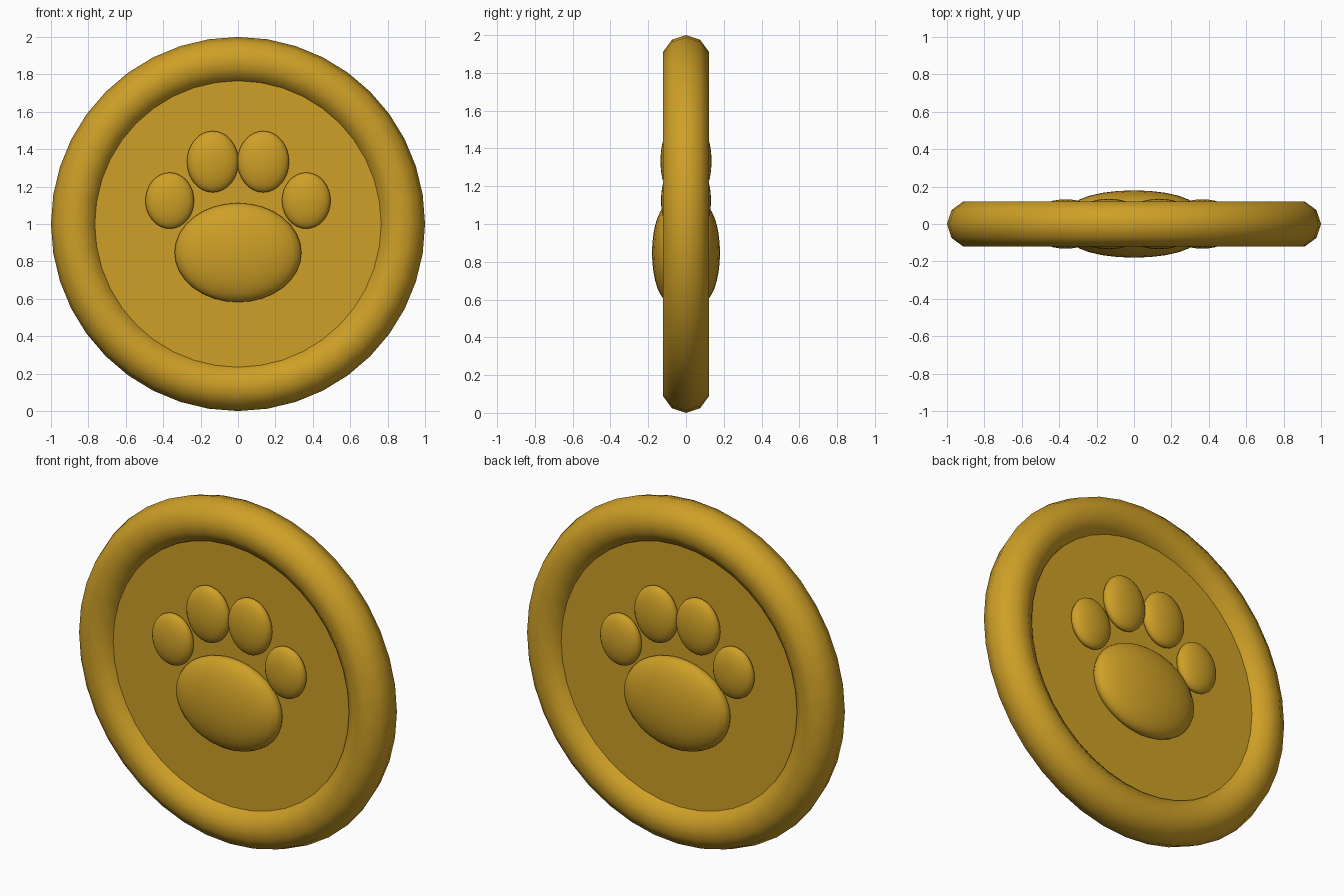
import bpy, math

if "Cube" in bpy.data.objects:
    bpy.data.objects.remove(bpy.data.objects["Cube"])

gold = bpy.data.materials.new("gold")
gold.diffuse_color = (0.62, 0.35, 0.02, 1.0)
gold.use_nodes = True
gold.node_tree.nodes["Principled BSDF"].inputs["Base Color"].default_value = gold.diffuse_color

UPRIGHT = (math.pi / 2, 0, 0)
CENTRE = (0, 0, 1)


def finish(name, angle):
    ob = bpy.context.object
    ob.name = name
    ob.data.materials.append(gold)
    bpy.ops.object.transform_apply(location=False, rotation=True, scale=True)
    bpy.ops.object.shade_smooth_by_angle(angle=math.radians(angle))
    return ob


# rounded rim
bpy.ops.mesh.primitive_torus_add(major_segments=40, minor_segments=10,
                                 major_radius=0.873, minor_radius=0.127,
                                 location=CENTRE, rotation=UPRIGHT)
finish("rim", 60)

# flat coin disc, its edge buried in the rim
bpy.ops.mesh.primitive_cylinder_add(vertices=40, radius=0.85, depth=0.12,
                                    location=CENTRE, rotation=UPRIGHT)
finish("disc", 30)


# raised paw pads on both faces
def pad(name, x, y, z, rx, ry, rz):
    bpy.ops.mesh.primitive_uv_sphere_add(segments=24, ring_count=16, radius=1,
                                         location=(x, y, z))
    bpy.context.object.scale = (rx, ry, rz)
    finish(name, 80)


for face, s in (("front", -1), ("back", 1)):
    pad(face + "_main_pad", 0, s * 0.08, 0.847, 0.339, 0.10, 0.265)
    for side, m in (("left", -1), ("right", 1)):
        pad(f"{face}_{side}_inner_toe", m * 0.135, s * 0.08, 1.333, 0.138, 0.055, 0.164)
        pad(f"{face}_{side}_outer_toe", m * 0.365, s * 0.08, 1.125, 0.130, 0.052, 0.150)
